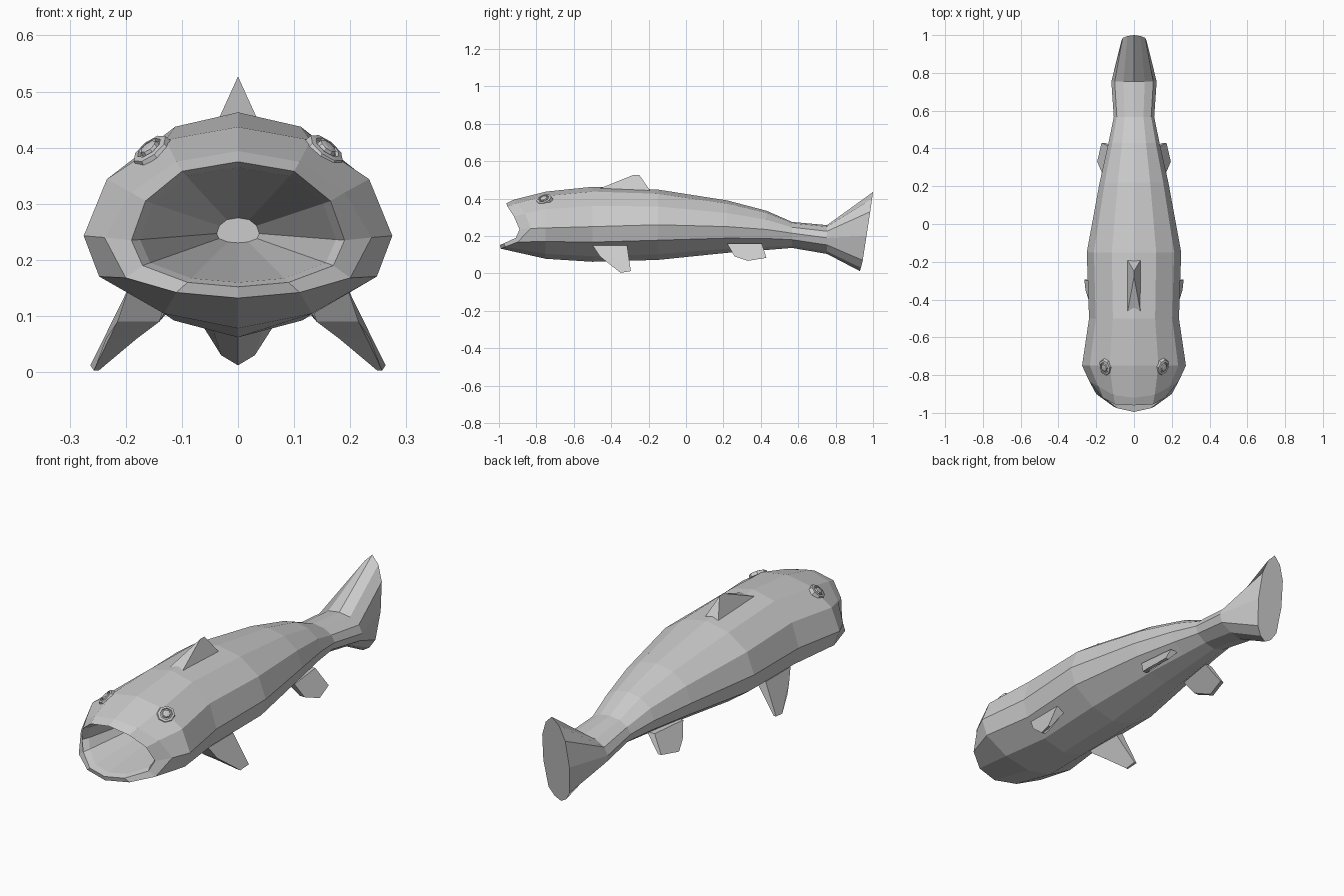
import bpy
import bmesh
import math
from mathutils import Vector
from mathutils.bvhtree import BVHTree

default_cube = bpy.data.objects.get("Cube")
if default_cube:
    bpy.data.objects.remove(default_cube, do_unlink=True)

grey = bpy.data.materials.new("plain_grey")
grey.use_nodes = True
colour = (0.6, 0.6, 0.6, 1)
grey.diffuse_color = colour
for node in grey.node_tree.nodes:
    if node.type == 'BSDF_PRINCIPLED':
        node.inputs["Base Color"].default_value = colour


def finish(name, bm):
    """Turn a bmesh into a flat shaded object."""
    bmesh.ops.recalc_face_normals(bm, faces=bm.faces)
    mesh = bpy.data.meshes.new(name)
    bm.to_mesh(mesh)
    bm.free()
    mesh.materials.append(grey)
    obj = bpy.data.objects.new(name, mesh)
    bpy.context.scene.collection.objects.link(obj)
    return obj


def loft(name, rings):
    """Skin a row of equal closed rings and cap both ends."""
    bm = bmesh.new()
    loops = [[bm.verts.new(p) for p in ring] for ring in rings]
    for a, b in zip(loops, loops[1:]):
        n = len(a)
        for i in range(n):
            j = (i + 1) % n
            bm.faces.new((a[i], a[j], b[j], b[i]))
    bm.faces.new(loops[0])
    bm.faces.new(loops[-1])
    return finish(name, bm)


def mirrored(half):
    """Complete a half ring that runs from top centre to bottom centre."""
    return half + [(-x, y, z) for x, y, z in half[-2:0:-1]]


# Cross-section: side reach, and height above or below the widest line
SECTION = [(0, 1), (.47, .88), (.85, .52), (1, 0), (.9, -.44), (.48, -.84), (0, -1)]


def body_ring(y, width, top, wide, bottom):
    return mirrored([(u * width, y, wide + v * ((top - wide) if v > 0 else (wide - bottom)))
                     for u, v in SECTION])


# Lips and throat
lip = [(0, -.96, .375), (.1, -.955, .358), (.165, -.92, .305), (.19, -.89, .235),
       (.17, -.91, .19), (.09, -.975, .16), (0, -.995, .152)]
outer_lip = [(0, -.92, .394), (.11, -.905, .375), (.19, -.86, .32), (.238, -.83, .24),
             (.2, -.9, .168), (.11, -.965, .142), (0, -.99, .132)]


def shrink(scale, flat_y=None, back=0):
    return mirrored([(x * scale, y + back if flat_y is None else flat_y,
                      .25 + (z - .25) * scale) for x, y, z in lip])


# Tail end, a slim lens leaning backwards
tail_end = [(0, 1, .435), (.035, .995, .4), (.06, .985, .33), (.068, .965, .2),
            (.055, .945, .07), (.03, .935, .03), (0, .93, .012)]

stations = [(-.75, .275, .437, .243, .078), (-.5, .238, .463, .25, .062),
            (-.15, .25, .448, .26, .072), (.22, .182, .39, .25, .11),
            (.43, .135, .335, .235, .125), (.567, .107, .275, .215, .136),
            (.754, .12, .258, .19, .104)]
body = loft("body", [shrink(.2, flat_y=-.35), shrink(.92, back=.03), mirrored(lip),
                     mirrored(outer_lip)] + [body_ring(*s) for s in stations]
            + [mirrored(tail_end)])

# Dorsal fin: a wedge rising to a pointed crest
bm = bmesh.new()
base = [bm.verts.new(p) for p in ((-.035, -.47, .45), (.035, -.47, .45),
                                  (.035, -.19, .44), (-.035, -.19, .44))]
front, rear = bm.verts.new((0, -.28, .527)), bm.verts.new((0, -.25, .527))
for face in ((base[0], base[1], front), (base[1], base[2], rear, front),
             (base[2], base[3], rear), (base[3], base[0], front, rear), base):
    bm.faces.new(face)
finish("dorsal_fin", bm)

# Paired fins: outline points as (y, z, outer x, inner x)
pectoral = [(-.5, .15, .195, .12), (-.46, .09, .215, .14), (-.42, .06, .235, .18),
            (-.35, .003, .257, .248), (-.295, .012, .263, .25), (-.315, .15, .195, .14)]
pelvic = [(.22, .16, .14, .1), (.26, .09, .165, .14), (.33, .067, .195, .178),
          (.43, .083, .172, .155), (.405, .16, .12, .08)]
for side, word in ((1, "left"), (-1, "right")):
    for name, outline in (("pectoral_fin", pectoral), ("pelvic_fin", pelvic)):
        loft(f"{word}_{name}", [[(side * o, y, z) for y, z, o, i in outline],
                                [(side * i, y, z) for y, z, o, i in outline]])

# Eyes: stepped discs lying on the head
probe = bmesh.new()
probe.from_mesh(body.data)
tree = BVHTree.FromBMesh(probe)
probe.free()
EYE_STEPS = [(.047, -.01), (.042, .007), (.03, .009), (.028, .003),
             (.022, .004), (.019, .012), (.01, .014)]
for side, word in ((1, "left"), (-1, "right")):
    spot, normal, _, _ = tree.find_nearest(Vector((side * .148, -.755, .385)))
    along = Vector((0, 1, 0))
    along = (along - normal * along.dot(normal)).normalized()
    across = normal.cross(along)
    rings = []
    for radius, lift in EYE_STEPS:
        rings.append([spot + normal * lift + radius * (along * math.cos(a) + across * .85 * math.sin(a))
                      for a in (k * math.tau / 8 for k in range(8))])
    loft(f"{word}_eye", rings)
